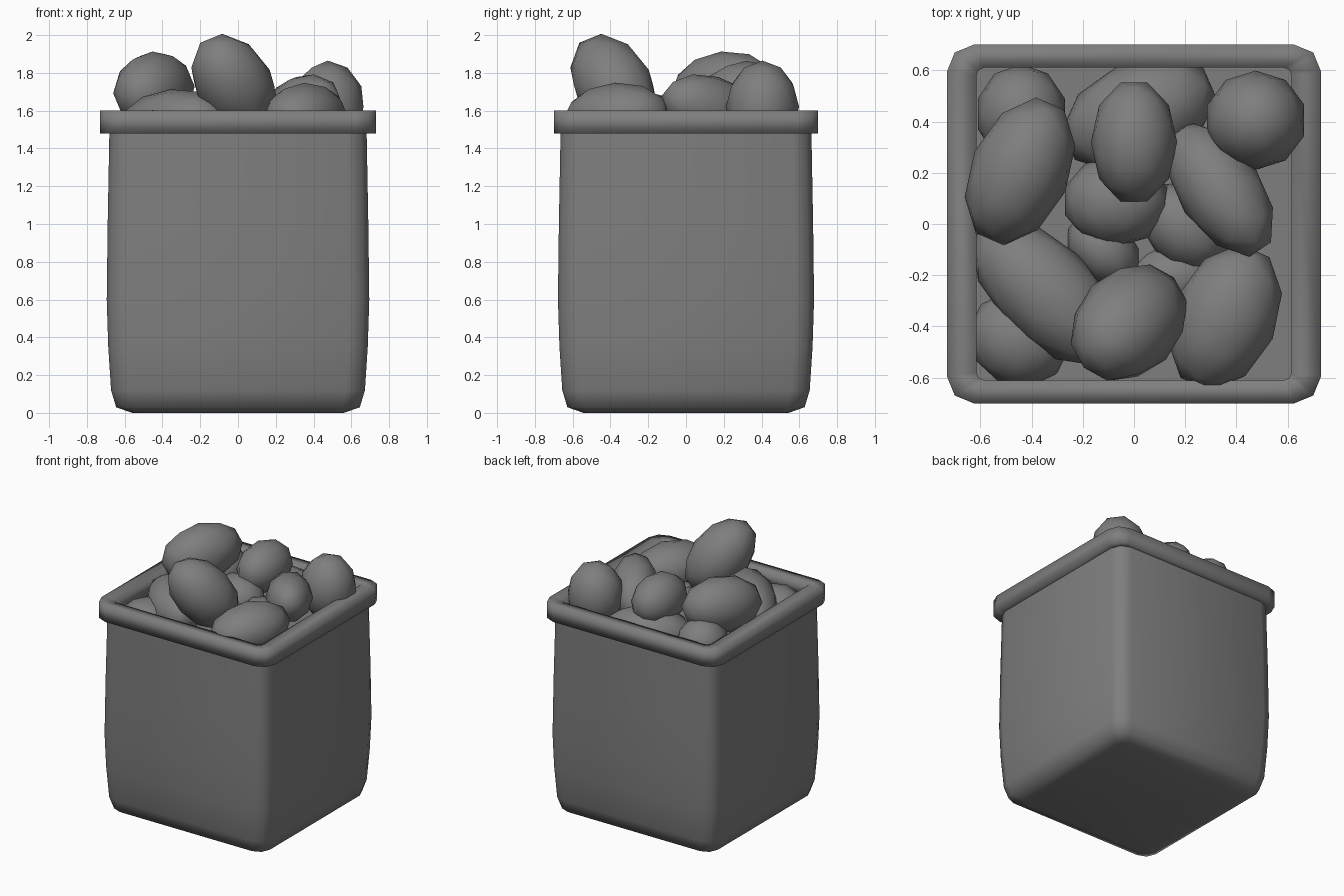
import bpy
import bmesh
from mathutils import Vector, Matrix

cube = bpy.data.objects.get("Cube")
if cube:
    bpy.data.objects.remove(cube, do_unlink=True)

grey = bpy.data.materials.new("plain grey")
grey.use_nodes = True
COLOUR = (0.21, 0.21, 0.21, 1)
grey.diffuse_color = COLOUR
grey.node_tree.nodes["Principled BSDF"].inputs["Base Color"].default_value = COLOUR


def finish(name, bm):
    bmesh.ops.recalc_face_normals(bm, faces=bm.faces)
    mesh = bpy.data.meshes.new(name)
    for face in bm.faces:
        face.smooth = True
    bm.to_mesh(mesh)
    bm.free()
    mesh.materials.append(grey)
    obj = bpy.data.objects.new(name, mesh)
    bpy.context.collection.objects.link(obj)
    return obj


def ring(bm, hx, hy, corner, z):
    """Rectangle with two-step bevelled corners, counter-clockwise."""
    k = 0.29 * corner
    pts = [(hx, hy - corner), (hx - k, hy - k), (hx - corner, hy)]
    loop = []
    for sx, sy in ((1, 1), (-1, 1), (-1, -1), (1, -1)):
        order = pts if sx * sy > 0 else pts[::-1]
        loop += [bm.verts.new((sx * x, sy * y, z)) for x, y in order]
    return loop


def bridge(bm, a, b):
    n = len(a)
    for i in range(n):
        j = (i + 1) % n
        bm.faces.new((a[i], a[j], b[j], b[i]))


# Bin body: gently bulging square tub with a rounded bottom
bm = bmesh.new()
profile = [(0, 0.56, 0.06), (0.03, 0.645, 0.09), (0.12, 0.672, 0.1),
           (0.35, 0.687, 0.1), (0.6, 0.695, 0.1), (1.0, 0.69, 0.1),
           (1.54, 0.68, 0.1)]
rings = [ring(bm, h, h - 0.017, c, z) for z, h, c in profile]
for low, high in zip(rings, rings[1:]):
    bridge(bm, low, high)
bm.faces.new(rings[0])
finish("bin_body", bm)

# Rim: square band around the opening
bm = bmesh.new()
rings = [ring(bm, *r) for r in ((0.73, 0.70, 0.105, 1.48), (0.73, 0.70, 0.105, 1.60),
                                (0.615, 0.61, 0.03, 1.60), (0.615, 0.61, 0.03, 1.48))]
for i in range(4):
    bridge(bm, rings[i], rings[(i + 1) % 4])
finish("bin_rim", bm)

# Level surface under the heap
bm = bmesh.new()
bm.faces.new(ring(bm, 0.675, 0.658, 0.1, 1.45))
finish("fill_surface", bm)

# Heap of lumps: centre, direction of the long axis, half sizes (long, side, up)
lumps = [
    ((-0.02, -0.385, 1.74), (0.40, 0.40, -0.65), (0.30, 0.20, 0.20)),
    ((-0.445, 0.205, 1.71), (0.20, 0.45, 0.05), (0.30, 0.19, 0.20)),
    ((0.475, 0.405, 1.62), (1, 0, 0), (0.195, 0.19, 0.24)),
    ((0.00, 0.32, 1.68), (0, 1, 0), (0.24, 0.165, 0.18)),
    ((0.335, 0.135, 1.61), (0.27, -0.40, 0.12), (0.30, 0.16, 0.17)),
    ((0.355, -0.365, 1.57), (0.20, 0.45, 0.03), (0.295, 0.20, 0.175)),
    ((-0.345, -0.265, 1.53), (0.35, -0.35, 0.04), (0.36, 0.19, 0.18)),
    ((-0.07, 0.09, 1.52), (1, 0, 0), (0.205, 0.175, 0.16)),
    ((0.02, 0.43, 1.47), (0.50, 0.22, 0), (0.31, 0.20, 0.18)),
    ((-0.44, 0.43, 1.51), (1, 0, 0), (0.175, 0.19, 0.18)),
    ((-0.45, -0.45, 1.44), (1, -0.5, 0), (0.20, 0.18, 0.16)),
    ((0.20, -0.01, 1.46), (1, -1, 0), (0.19, 0.15, 0.15)),
    ((-0.12, -0.10, 1.45), (1, -1, 0), (0.16, 0.12, 0.14)),
    ((0.16, -0.21, 1.42), (1, 0, 0), (0.17, 0.13, 0.13)),
]
for number, (centre, axis, size) in enumerate(lumps, 1):
    bm = bmesh.new()
    bmesh.ops.create_icosphere(bm, subdivisions=2, radius=1.02)
    turn = Vector(axis).to_track_quat("X", "Z").to_matrix().to_4x4()
    bm.transform(Matrix.Translation(centre) @ turn @ Matrix.Diagonal((*size, 1)))
    finish(f"lump_{number}", bm)
